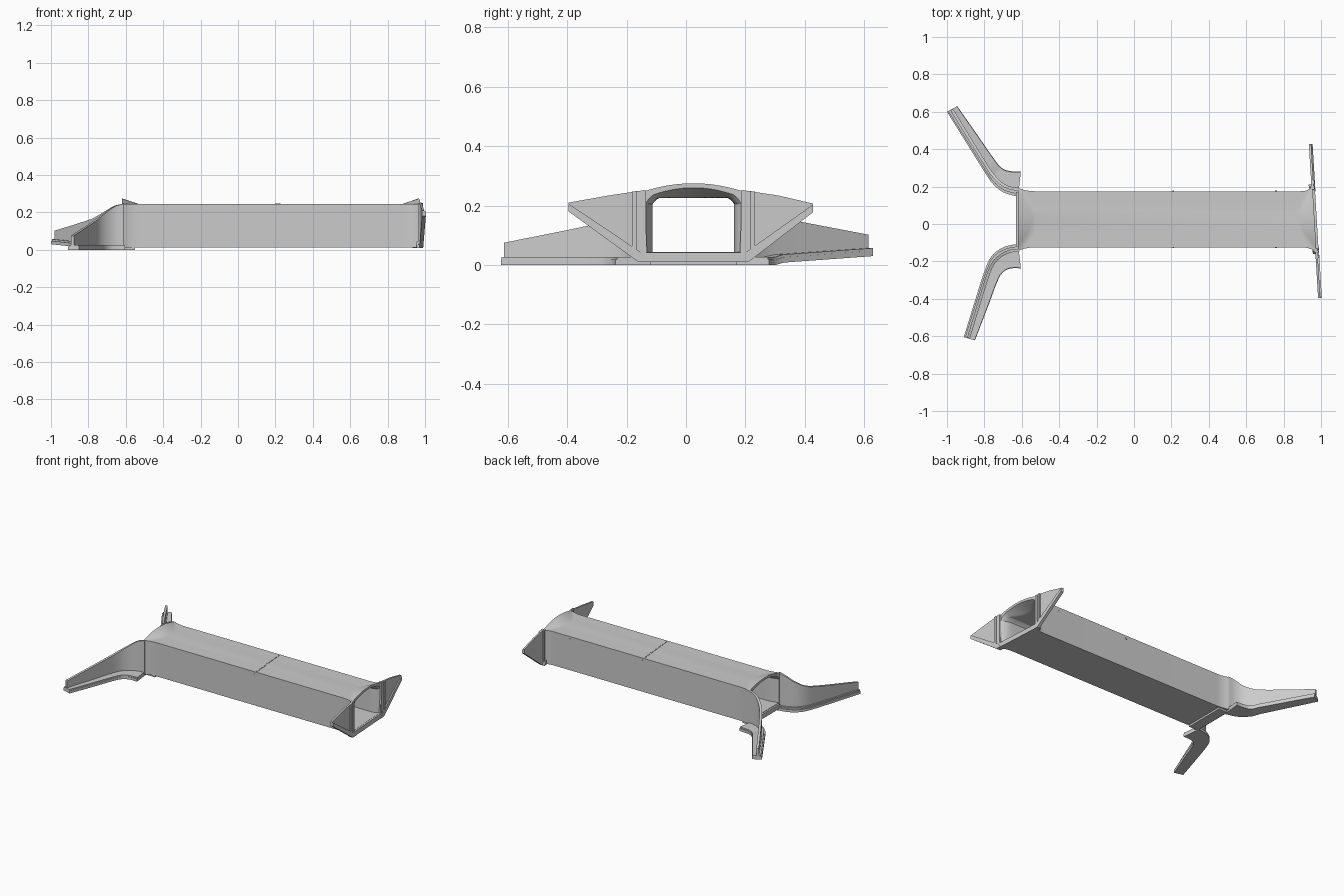
import bpy
from math import radians
from mathutils import Vector
from mathutils.geometry import interpolate_bezier
import bmesh

if "Cube" in bpy.data.objects:
    bpy.data.objects.remove(bpy.data.objects["Cube"])

YC = 0.025   # centre line of the barrel


def mesh_object(name, verts, faces, smooth=False):
    me = bpy.data.meshes.new(name)
    me.from_pydata([tuple(v) for v in verts], [], faces)
    bm = bmesh.new()
    bm.from_mesh(me)
    bmesh.ops.recalc_face_normals(bm, faces=bm.faces)
    bm.to_mesh(me)
    bm.free()
    ob = bpy.data.objects.new(name, me)
    bpy.context.collection.objects.link(ob)
    if smooth:
        bpy.context.view_layer.objects.active = ob
        ob.select_set(True)
        bpy.ops.object.shade_smooth_by_angle(angle=radians(25))
        ob.select_set(False)
    return ob


def loft(name, rings, smooth=True):
    """Skin equal closed rings and cap both ends."""
    n = len(rings[0])
    verts = [v for r in rings for v in r]
    faces = [(i * n + j, i * n + (j + 1) % n, (i + 1) * n + (j + 1) % n, (i + 1) * n + j)
             for i in range(len(rings) - 1) for j in range(n)]
    faces += [tuple(range(n)), tuple(range(len(verts) - n, len(verts)))]
    return mesh_object(name, verts, faces, smooth)


def box(name, x0, x1, y0, y1, z0, z1):
    return loft(name, [[(x, y0, z0), (x, y1, z0), (x, y1, z1), (x, y0, z1)] for x in (x0, x1)], False)


def curve_through(pts, steps=6):
    """Smooth path through points of any dimension up to 3."""
    p = [Vector(q) for q in pts]
    out = []
    for i in range(len(p) - 1):
        d = (p[i + 1] - p[i]).length
        t0 = (p[i + 1] - p[max(i - 1, 0)]).normalized() * d / 3
        t1 = (p[min(i + 2, len(p) - 1)] - p[i]).normalized() * d / 3
        seg = interpolate_bezier(p[i], p[i] + t0, p[i + 1] - t1, p[i + 1], steps + 1)
        out += seg[:-1]
    return out + [p[-1]]


def skew(y):
    """The outlet end is slightly skewed in plan."""
    return -0.06 * (y - YC)


# Hollow barrel with arched, flared mouths at both ends
N = 24


def barrel_section(x, s, flare, w):
    half = 0.15 + flare
    inner = 0.137 + flare
    ts = [1 - 2 * i / N for i in range(N + 1)]

    def pt(y, z):
        return (x + w * skew(YC + y), YC + y, z)
    outer = [pt(-half, 0.013), pt(half, 0.013)]
    outer += [pt(half * t, 0.245 + 0.03 * max(0, s - t * t)) for t in ts]
    hole = [pt(-inner, 0.043), pt(inner, 0.043)]
    for t in ts:
        z = 0.226 + 0.034 * max(0, s - t * t) - 0.02 * max(0, (abs(t) - 0.875) / 0.125)
        hole.append(pt(inner * t, z))
    return outer, hole


stations = []
for i in range(7):                       # inlet mouth
    s = 1 - i / 6
    stations.append((-0.62 + 0.09 * i / 6, s, 0.018 * s * s, 0))
for i in range(9):                       # outlet mouth
    s = i / 8
    stations.append((0.88 + 0.085 * s, s, 0.025 * s ** 3, s))
sections = [barrel_section(*st) for st in stations]
n = len(sections[0][0])
verts, faces = [], []
for outer, hole in sections:
    verts += outer + hole
for i in range(len(sections) - 1):
    for off in (0, n):
        for j in range(n):
            k, a, b = (j + 1) % n, i * 2 * n + off, (i + 1) * 2 * n + off
            faces.append((a + j, a + k, b + k, b + j))
for i in (0, len(sections) - 1):
    a = i * 2 * n
    faces += [(a + j, a + (j + 1) % n, a + n + (j + 1) % n, a + n + j) for j in range(n)]
mesh_object("culvert_barrel", verts, faces, True)


# Inlet wing walls with spread footings
def inlet_wing(name, channel, soil, wall, base_end, side):
    ch = curve_through([(x, y, 0) for x, y in channel])
    so = curve_through([(x, y, 0) for x, y in soil])
    m = len(ch)
    rise = [base_end * max(0, (i / (m - 1) - 0.45) / 0.55) for i in range(m)]
    for label, a, b, z0, z1 in (("footing", 0, 1, 0.0, 0.018), ("footing_step", 0.1, 0.97, 0.012, 0.027)):
        rings = []
        for c, s, r in zip(ch, so, rise):
            p, q = c.lerp(s, a), c.lerp(s, b)
            rings.append([(p.x, p.y, r + z0), (q.x, q.y, r + z0), (q.x, q.y, r + z1), (p.x, p.y, r + z1)])
        loft(name + "_" + label, rings)
    path = curve_through(wall)
    rings = []
    for i, p in enumerate(path):
        d = path[min(i + 1, len(path) - 1)] - path[max(i - 1, 0)]
        nrm = Vector((-d.y, d.x, 0)).normalized() * 0.008
        z0 = 0.015 + base_end * max(0, (i / (len(path) - 1) - 0.45) / 0.55)
        a, b = p + nrm, p - nrm
        rings.append([(a.x, a.y, z0), (b.x, b.y, z0), (b.x, b.y, p.z), (a.x, a.y, p.z)])
    loft(name + "_wall", rings)


inlet_wing("back_inlet_wing",
           [(-0.62, 0.145), (-0.70, 0.17), (-0.755, 0.215), (-0.80, 0.28), (-0.90, 0.44), (-1.0, 0.60)],
           [(-0.605, 0.28), (-0.66, 0.283), (-0.70, 0.295), (-0.735, 0.33), (-0.84, 0.48), (-0.945, 0.63)],
           [(-0.612, 0.185, 0.247), (-0.66, 0.192, 0.235), (-0.705, 0.212, 0.207),
            (-0.745, 0.25, 0.182), (-0.785, 0.305, 0.162), (-0.974, 0.61, 0.102)], 0.03, 1)
inlet_wing("front_inlet_wing",
           [(-0.62, -0.105), (-0.70, -0.125), (-0.76, -0.17), (-0.795, -0.24), (-0.85, -0.41), (-0.91, -0.605)],
           [(-0.605, -0.237), (-0.65, -0.237), (-0.69, -0.25), (-0.72, -0.285), (-0.78, -0.44), (-0.85, -0.622)],
           [(-0.612, -0.14, 0.247), (-0.66, -0.145, 0.232), (-0.71, -0.168, 0.198),
            (-0.75, -0.207, 0.168), (-0.778, -0.265, 0.146), (-0.885, -0.61, 0.075)], 0.0, -1)

# Toe beam under the inlet
box("inlet_toe_beam", -0.62, -0.55, -0.12, 0.17, 0.0, 0.02)
box("inlet_sill", -0.632, -0.61, -0.12, 0.17, 0.01, 0.04)


# Outlet wings: raked tapering plates with a sloping rim and a post
def plate(name, prof, off0, off1):
    rings = []
    for off in (off0, off1):
        rings.append([(0.965 + off + skew(y), y, z) for y, z in prof])
    return loft(name, rings, False)


for name, s, tip, top in (("front", -1, 0.42, 0.21), ("back", 1, 0.402, 0.207)):
    def y(d):
        return YC + s * d
    plate(name + "_outlet_wing",
          [(y(0.165), 0.252), (y(0.285), 0.234), (y(tip), top), (y(tip), top - 0.03), (y(0.185), 0.012),
           (y(0.155), 0.012)], -0.006, 0.006)
    plate(name + "_outlet_rim",
          [(y(tip), top - 0.004), (y(tip), top - 0.03), (y(0.185), 0.01), (y(0.15), 0.01), (y(0.165), 0.035)],
          -0.006, 0.014)
    plate(name + "_outlet_post",
          [(y(0.19), 0.03), (y(0.207), 0.04), (y(0.207), 0.247), (y(0.19), 0.249)], 0.0, 0.012)
    plate(name + "_outlet_jamb",
          [(y(0.16), 0.02), (y(0.178), 0.03), (y(0.178), 0.25), (y(0.16), 0.25)], -0.012, 0.01)

# Outlet sill
plate("outlet_sill", [(-0.16, 0.01), (0.21, 0.01), (0.195, 0.042), (-0.145, 0.042)], -0.02, 0.012)

# Construction joint: row of small studs across the roof, plus side fittings
for i in range(14):
    t = i / 13
    x, yy = 0.2 + 0.025 * t, 0.165 - 0.275 * t
    box("joint_stud", x - 0.003, x + 0.003, yy - 0.005, yy + 0.005, 0.243, 0.2475)
for x, z in ((0.21, 0.225), (0.76, 0.225), (-0.575, 0.035)):
    for yy in (-0.125, 0.175):
        box("side_fitting", x - 0.005, x + 0.005, yy - 0.003, yy + 0.003, z - 0.006, z + 0.006)
